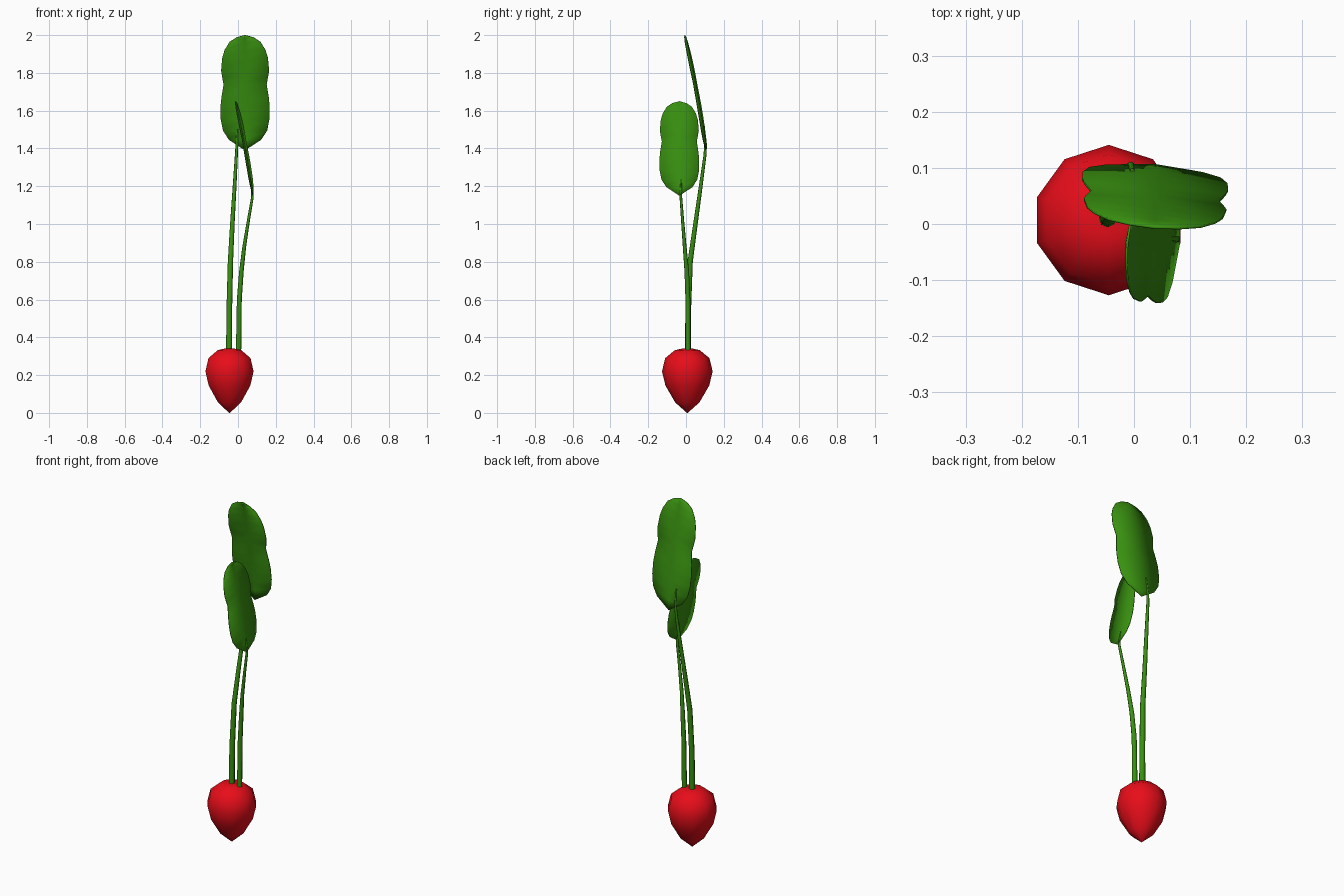
import bpy, bmesh, math
from mathutils import Vector

if "Cube" in bpy.data.objects:
    bpy.data.objects.remove(bpy.data.objects["Cube"])


def material(name, color):
    m = bpy.data.materials.new(name)
    m.diffuse_color = (*color, 1)
    m.use_nodes = True
    m.node_tree.nodes["Principled BSDF"].inputs["Base Color"].default_value = m.diffuse_color
    return m


RED = material("red skin", (0.8, 0.004, 0.01))
GREEN = material("leaf green", (0.04, 0.28, 0.005))


def finish(name, bm, mat, smooth=True):
    bmesh.ops.recalc_face_normals(bm, faces=bm.faces)
    me = bpy.data.meshes.new(name)
    bm.to_mesh(me)
    bm.free()
    for p in me.polygons:
        p.use_smooth = smooth
    me.materials.append(mat)
    ob = bpy.data.objects.new(name, me)
    bpy.context.collection.objects.link(ob)
    return ob


def loft(name, rings, sides, phase, mat):
    """Skin horizontal rings given as (x, y, z, radius) and close both ends."""
    bm = bmesh.new()
    loops = []
    for x, y, z, r in rings:
        loops.append([bm.verts.new((x + r * math.cos(phase + math.tau * i / sides),
                                    y + r * math.sin(phase + math.tau * i / sides), z))
                      for i in range(sides)])
    for a, b in zip(loops, loops[1:]):
        for i in range(sides):
            j = (i + 1) % sides
            bm.faces.new((a[i], a[j], b[j], b[i]))
    bm.faces.new(loops[0][::-1])
    bm.faces.new(loops[-1])
    ob = finish(name, bm, mat)
    bpy.context.view_layer.objects.active = ob
    ob.select_set(True)
    bpy.ops.object.shade_smooth_by_angle(angle=math.radians(50))
    ob.select_set(False)


# Bulb: ten-sided turned root
profile = [(0.0, 0.002), (0.055, 0.064), (0.145, 0.116), (0.22, 0.134),
           (0.29, 0.117), (0.332, 0.066), (0.34, 0.03)]
loft("bulb", [(-0.045, 0.007, z, r) for z, r in profile], 10, math.pi / 2, RED)

# Stems: tapered and bending outwards
loft("tall_stem", [(-0.047, 0.01, 0.32, 0.016), (-0.046, 0.012, 0.55, 0.015),
                   (-0.04, 0.022, 0.8, 0.014), (-0.03, 0.05, 1.0, 0.012),
                   (-0.018, 0.078, 1.2, 0.010), (-0.009, 0.1, 1.36, 0.008),
                   (-0.006, 0.104, 1.42, 0.007), (-0.003, 0.095, 1.52, 0.004)],
     8, 0, GREEN)
loft("short_stem", [(0.003, 0.01, 0.32, 0.014), (0.007, 0.01, 0.6, 0.013),
                    (0.018, 0.004, 0.75, 0.012), (0.033, -0.007, 0.88, 0.010),
                    (0.057, -0.019, 1.03, 0.008), (0.076, -0.027, 1.14, 0.007),
                    (0.075, -0.027, 1.18, 0.006), (0.059, -0.025, 1.26, 0.003)],
     8, 0, GREEN)

# Leaves: one waisted outline, reused at two sizes
OUTLINE = [(0.09, 0.085), (0.17, 0.117), (0.27, 0.129), (0.38, 0.13), (0.46, 0.125),
           (0.57, 0.114), (0.63, 0.121), (0.69, 0.127), (0.8, 0.121), (0.87, 0.108),
           (0.94, 0.082), (0.98, 0.045)]


def leaf(name, base, along, across, bow):
    base, along, across = Vector(base), Vector(along), Vector(across)
    normal = along.cross(across).normalized()
    bm = bmesh.new()

    def point(t, w, fold=0.0):
        return bm.verts.new(base + along * t + across * w
                            + normal * (bow * 4 * t * (1 - t) + fold))

    rows = [(point(t, -w), point(t, 0, 0.004), point(t, w)) for t, w in OUTLINE]
    tip0, tip1 = point(0, 0), point(1, 0)
    for a, b in zip(rows, rows[1:]):
        for i in (0, 1):
            bm.faces.new((a[i], a[i + 1], b[i + 1], b[i]))
    for i in (0, 1):
        bm.faces.new((tip0, rows[0][i + 1], rows[0][i]))
        bm.faces.new((tip1, rows[-1][i], rows[-1][i + 1]))
    ob = finish(name, bm, GREEN)
    mod = ob.modifiers.new("thickness", 'SOLIDIFY')
    mod.thickness = 0.004
    mod.offset = 0


leaf("large_leaf", (0.037, 0.105, 1.39), (0, -0.112, 0.61), (1, -0.08, 0), 0.008)
leaf("small_leaf", (0.08, -0.035, 1.15), (-0.092, 0, 0.5), (0.08, 0.81, 0), -0.006)
